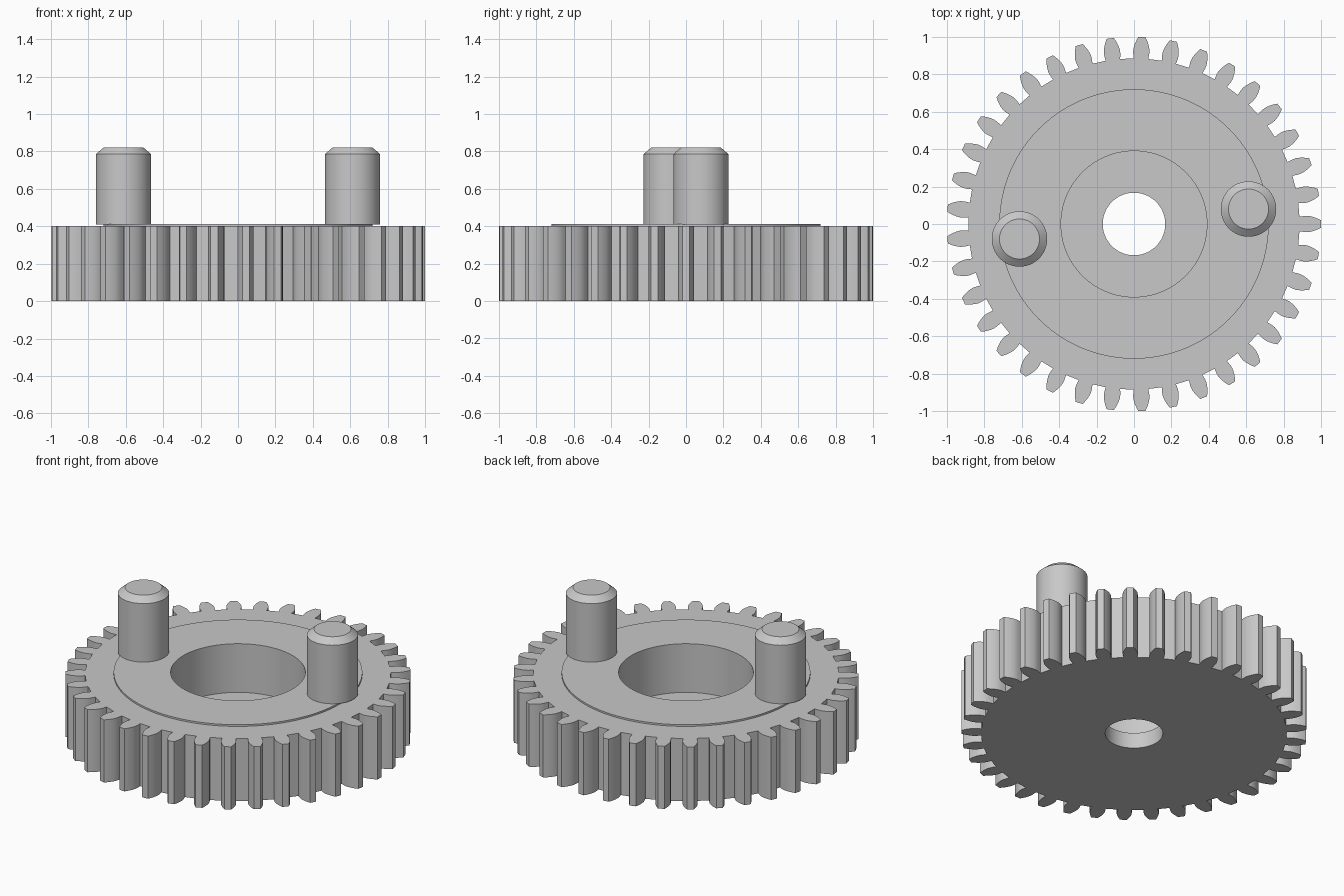
import bpy, bmesh
from math import sin, cos, pi, radians

cube = bpy.data.objects.get("Cube")
if cube:
    bpy.data.objects.remove(cube)

TEETH = 37
HEIGHT = 0.40
DISC_R, BORE_R = 0.72, 0.167
SEGS = 96

steel = bpy.data.materials.new("plain_grey")
steel.use_nodes = True
GREY = (0.58, 0.58, 0.58, 1)
steel.diffuse_color = GREY
steel.node_tree.nodes["Principled BSDF"].inputs["Base Color"].default_value = GREY


def finish(bm, name, location=(0, 0, 0)):
    mesh = bpy.data.meshes.new(name)
    bm.to_mesh(mesh)
    bm.free()
    mesh.materials.append(steel)
    obj = bpy.data.objects.new(name, mesh)
    obj.location = location
    bpy.context.collection.objects.link(obj)
    bpy.ops.object.select_all(action='DESELECT')
    obj.select_set(True)
    bpy.context.view_layer.objects.active = obj
    bpy.ops.object.shade_smooth_by_angle(angle=radians(30))


def loop(bm, polar, z):
    """Closed ring of vertices from (radius, angle) pairs."""
    return [bm.verts.new((r * cos(a), r * sin(a), z)) for r, a in polar]


def circle(r):
    return [(r, 2 * pi * i / SEGS) for i in range(SEGS)]


def wall(bm, low, high):
    n = len(low)
    for i in range(n):
        j = (i + 1) % n
        bm.faces.new((low[i], low[j], high[j], high[i]))


def ring_edges(bm, ring):
    edges = []
    for i, v in enumerate(ring):
        w = ring[(i + 1) % len(ring)]
        edges.append(bm.edges.get((v, w)) or bm.edges.new((v, w)))
    return edges


def cap(bm, outer, inner, up):
    """Flat face between an outline and a round hole."""
    edges = ring_edges(bm, outer) + ring_edges(bm, inner)
    made = bmesh.ops.triangle_fill(bm, use_beauty=True, edges=edges, normal=(0, 0, up))
    for f in made["geom"]:
        if isinstance(f, bmesh.types.BMFace):
            f.normal_update()
            if f.normal.z * up < 0:
                f.normal_flip()


def lathe(name, profile, location=(0, 0, 0), closed_top=False):
    bm = bmesh.new()
    rings = [loop(bm, circle(r), z) for r, z in profile]
    for low, high in zip(rings, rings[1:]):
        wall(bm, low, high)
    if closed_top:
        bm.faces.new(rings[-1])
        bm.faces.new(list(reversed(rings[0])))
    finish(bm, name, location)


# Toothed rim: one flank (radius, half angle) mirrored and repeated
flank = [(0.885, 0.044), (0.915, 0.0475), (0.933, 0.0465), (0.949, 0.0425),
         (0.967, 0.036), (0.985, 0.0275), (1.0, 0.0193)]
outline = []
for t in range(TEETH):
    mid = 2 * pi * t / TEETH
    outline += [(r, mid - a) for r, a in flank]
    outline += [(r, mid + a) for r, a in reversed(flank)]

bm = bmesh.new()
bottom, top = loop(bm, outline, 0), loop(bm, outline, HEIGHT)
wall(bm, bottom, top)
cap(bm, top, loop(bm, circle(DISC_R), HEIGHT), 1)
cap(bm, bottom, loop(bm, circle(BORE_R), 0), -1)
finish(bm, "toothed_rim")

# Raised disc, counterbore and through bore
lathe("hub_recess", [(DISC_R, HEIGHT), (DISC_R, 0.411), (0.39, 0.411),
                     (0.39, 0.10), (BORE_R, 0.10), (BORE_R, 0)])

# Two chamfered drive pins on opposite sides
for side, sign in (("left", 1), ("right", -1)):
    lathe(side + "_pin", [(0.148, 0.41), (0.148, 0.785), (0.107, 0.82)],
          (sign * 0.612, sign * 0.08, 0), closed_top=True)
